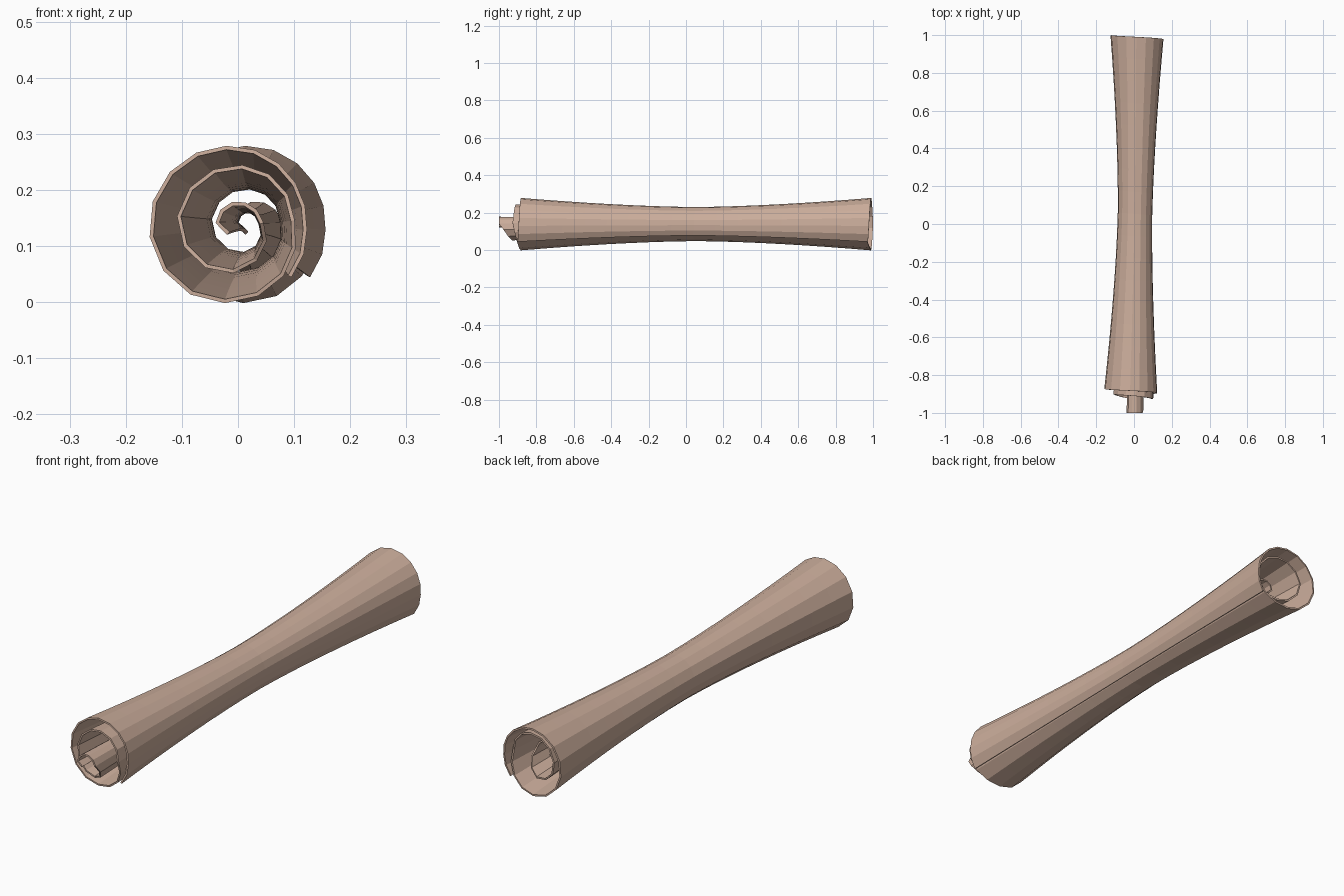
import bpy, math

if "Cube" in bpy.data.objects:
    bpy.data.objects.remove(bpy.data.objects["Cube"])

# Spiral outline, outer flap to inner curl: radius every 45 degrees from -45
RADII = [.135, .122, .127, .138, .151, .16, .156, .14, .122, .101, .104, .105,
         .107, .11, .10, .087, .066, .046, .041, .04, .04, .04, .028]
# Front edge position along the spiral: (angle, y)
EDGE = [(-45, -.90), (180, -.873), (270, -.885), (360, -.928), (450, -.91),
        (540, -.90), (630, -.93), (720, -1.0), (945, -1.0)]
LENGTH, WAIST, SHIFT, MID_Z = 1.873, .65, .033, .14
ROWS = 16


def lerp_table(table, a):
    for (a0, v0), (a1, v1) in zip(table, table[1:]):
        if a <= a1:
            return v0 + (v1 - v0) * (a - a0) / (a1 - a0)
    return table[-1][1]


radius_table = [(-45 + 45 * i, r) for i, r in enumerate(RADII)]

# Facets get coarser toward the tight inner curl
angles, a = [], -45.0
while a < 935:
    angles.append(a)
    a += 20 + 18 * max(0, a) / 945
angles.append(945.0)

# Sheet lofted lengthwise, narrowing at the waist
verts, faces = [], []
for ang in angles:
    r, y0 = lerp_table(radius_table, ang), lerp_table(EDGE, ang)
    c, s = math.cos(math.radians(ang)), math.sin(math.radians(ang))
    for j in range(ROWS + 1):
        t = j / ROWS
        k = WAIST + (1 - WAIST) * abs(2 * t - 1) ** 1.6
        verts.append((SHIFT * t + r * k * c, y0 + LENGTH * t, MID_Z + r * k * s))
n = ROWS + 1
for i in range(len(angles) - 1):
    for j in range(ROWS):
        p = i * n + j
        faces.append((p, p + 1, p + n + 1, p + n))

mesh = bpy.data.meshes.new("rolled_sheet")
mesh.from_pydata(verts, [], faces)
mesh.update()
sheet = bpy.data.objects.new("rolled_sheet", mesh)
bpy.context.collection.objects.link(sheet)

# Sheet thickness, added inward
solid = sheet.modifiers.new("thickness", 'SOLIDIFY')
solid.thickness = .007
solid.offset = -1

mat = bpy.data.materials.new("tan_sheet")
mat.diffuse_color = (.60, .42, .33, 1)
mat.use_nodes = True
mat.node_tree.nodes["Principled BSDF"].inputs["Base Color"].default_value = mat.diffuse_color
mesh.materials.append(mat)
